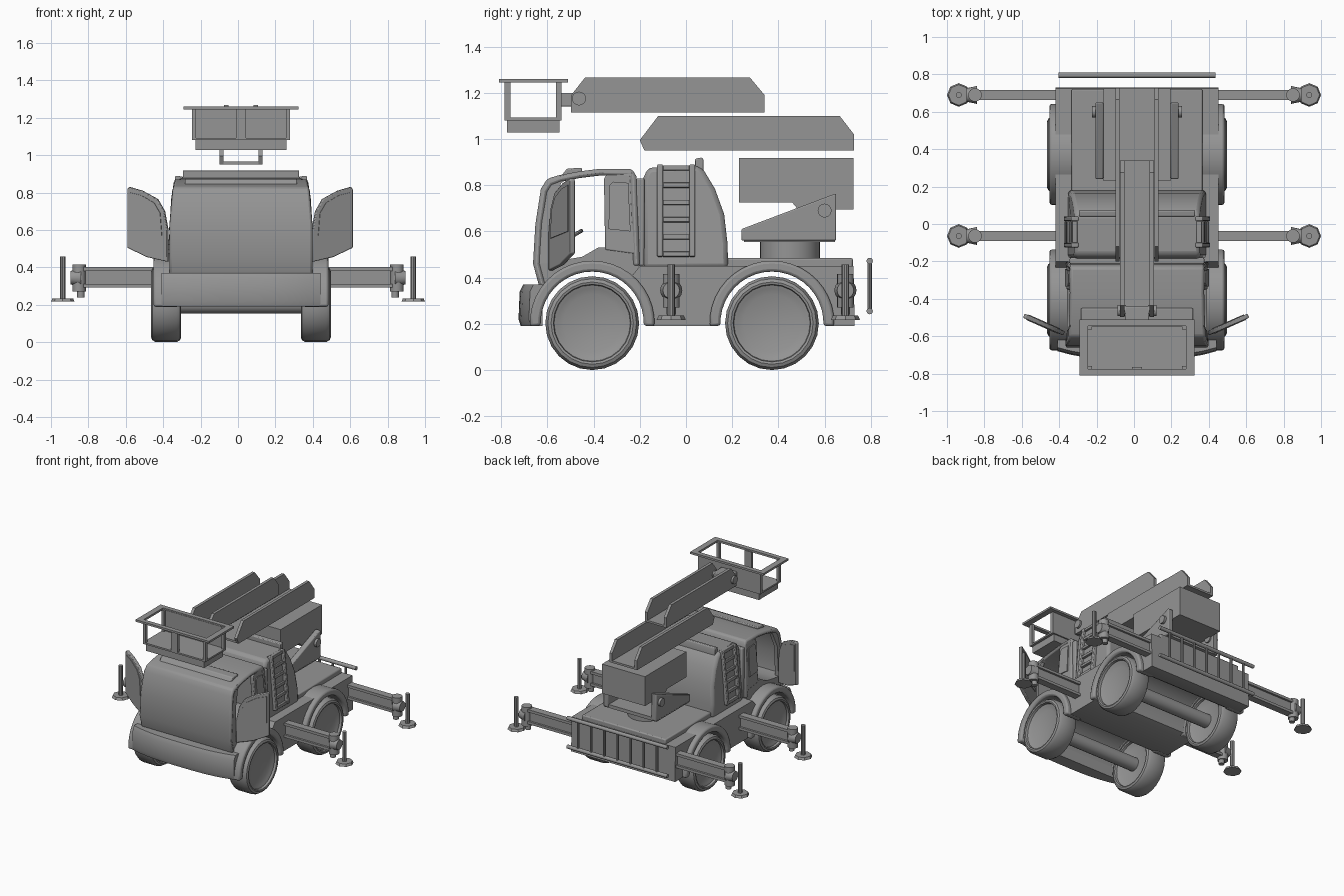
import bpy, bmesh, math
from mathutils import Matrix, Vector

if "Cube" in bpy.data.objects:
    bpy.data.objects.remove(bpy.data.objects["Cube"])

CX = 0.016                      # centre line of the truck body
MAT = bpy.data.materials.new("plain_grey")
MAT.diffuse_color = (0.3, 0.3, 0.3, 1)
MAT.use_nodes = True
MAT.node_tree.nodes["Principled BSDF"].inputs["Base Color"].default_value = MAT.diffuse_color


def finish(name, bm, bevel=0.0, segs=2, angle=35):
    bmesh.ops.recalc_face_normals(bm, faces=bm.faces)
    me = bpy.data.meshes.new(name)
    bm.to_mesh(me)
    bm.free()
    ob = bpy.data.objects.new(name, me)
    bpy.context.collection.objects.link(ob)
    me.materials.append(MAT)
    if bevel:
        m = ob.modifiers.new("bevel", 'BEVEL')
        m.width, m.segments, m.limit_method = bevel, segs, 'ANGLE'
        m.angle_limit = math.radians(40)
    bpy.ops.object.select_all(action='DESELECT')
    ob.select_set(True)
    bpy.context.view_layer.objects.active = ob
    bpy.ops.object.shade_smooth_by_angle(angle=math.radians(angle))
    return ob


def extrude(name, pts, x0, x1, bevel=0.0, mat=None, segs=2, taper=None):
    """Side profile (y, z) swept across x; taper(z) scales x about the centre line."""
    bm = bmesh.new()
    f = bm.faces.new([bm.verts.new((x0, y, z)) for y, z in pts])
    r = bmesh.ops.extrude_face_region(bm, geom=[f])
    bmesh.ops.translate(bm, vec=(x1 - x0, 0, 0),
                        verts=[v for v in r['geom'] if isinstance(v, bmesh.types.BMVert)])
    if taper:
        for v in bm.verts:
            v.co.x = CX + (v.co.x - CX) * taper(v.co.z)
    if mat:
        bm.transform(mat)
    return finish(name, bm, bevel, segs)


def box(name, x0, x1, y0, y1, z0, z1, bevel=0.0):
    return extrude(name, [(y0, z0), (y1, z0), (y1, z1), (y0, z1)], x0, x1, bevel)


def rod(name, a, b, r, r2=None, n=16):
    a, b = Vector(a), Vector(b)
    bm = bmesh.new()
    bmesh.ops.create_cone(bm, cap_ends=True, segments=n, radius1=r,
                          radius2=r if r2 is None else r2, depth=(b - a).length)
    bm.transform(Matrix.Translation((a + b) / 2)
                 @ (b - a).to_track_quat('Z', 'Y').to_matrix().to_4x4())
    return finish(name, bm)


def lathe_x(name, prof, centre, n=24):
    """Closed (x, radius) outline spun round the x axis."""
    bm = bmesh.new()
    rings = [[bm.verts.new((x, r * math.cos(t), r * math.sin(t)))
              for t in (2 * math.pi * i / n for i in range(n))] for x, r in prof]
    for a, b in zip(rings, rings[1:]):
        for i in range(n):
            bm.faces.new((a[i], a[(i + 1) % n], b[(i + 1) % n], b[i]))
    bm.faces.new(rings[0])
    bm.faces.new(rings[-1])
    bm.transform(Matrix.Translation(centre))
    return finish(name, bm)


def arc(cy, cz, r, a0, a1, n=16):
    return [(cy + r * math.cos(math.radians(a0 + (a1 - a0) * i / n)),
             cz + r * math.sin(math.radians(a0 + (a1 - a0) * i / n))) for i in range(n + 1)]


FY, RY, WZ = -0.406, 0.372, 0.203
SIDES = ((-1, "left"), (1, "right"))

# Lower body with wheel arches
body = (arc(FY, WZ, 0.268, 180, 50) + [(-0.2, 0.45), (0.725, 0.45), (0.73, 0.19), (0.62, 0.19)]
        + arc(RY, WZ, 0.225, 0, 180) + [(0.11, 0.19), (-0.14, 0.19)] + arc(FY, WZ, 0.225, 0, 180))
extrude("lower_body", body, CX - 0.435, CX + 0.435)
box("rear_deck", CX - 0.35, CX + 0.35, 0.1, 0.722, 0.44, 0.485, 0.008)
for s, side in SIDES:
    for y, end in ((FY, "front"), (RY, "rear")):
        # Arch trims and wheels
        extrude(f"{end}_arch_{side}", arc(y, WZ, 0.27, -3, 183, 20) + arc(y, WZ, 0.223, 183, -3, 20),
                CX + s * 0.33, CX + s * 0.468, 0.012)
        half = [(0.045, 0.125), (0.055, 0.15), (0.06, 0.165), (0.077, 0.168),
                (0.08, 0.178), (0.074, 0.192), (0.055, 0.203)]
        prof = [(-x, r) for x, r in half] + half[::-1]
        lathe_x(f"{end}_wheel_{side}", prof, (CX + s * 0.4, y, WZ))
for y, end in ((FY, "front"), (RY, "rear")):
    rod(f"{end}_axle", (CX - 0.38, y, WZ), (CX + 0.38, y, WZ), 0.05)

# Front bumper, bowed forward in the middle
bm = bmesh.new()
rows = []
for i in range(13):
    u = -1 + i / 6
    yf = -0.725 + 0.045 * abs(u) ** 3
    rows.append([bm.verts.new((CX + u * 0.425, y, z)) for y, z in
                 ((yf + 0.01, 0.19), (yf, 0.22), (yf + 0.005, 0.34), (yf + 0.02, 0.37),
                  (-0.62, 0.37), (-0.62, 0.19))])
for a, b in zip(rows, rows[1:]):
    for k in range(6):
        bm.faces.new((a[k], a[(k + 1) % 6], b[(k + 1) % 6], b[k]))
bm.faces.new(rows[0])
bm.faces.new(rows[-1])
finish("front_bumper", bm)

# Cab shell: windscreen, roof and back wall in one ribbon
cab = [(-0.635, 0.36), (-0.662, 0.46), (-0.652, 0.63), (-0.628, 0.785), (-0.6, 0.828),
       (-0.55, 0.843), (-0.46, 0.86), (-0.37, 0.871), (-0.235, 0.871), (-0.215, 0.84), (-0.2, 0.45),
       (-0.23, 0.45), (-0.245, 0.84), (-0.37, 0.842), (-0.46, 0.831), (-0.54, 0.815),
       (-0.58, 0.8), (-0.6, 0.77), (-0.622, 0.63), (-0.632, 0.46), (-0.605, 0.36)]
cab_taper = lambda z: 1 - 0.07 * max(0, (z - 0.6) / 0.27) ** 2
extrude("cab_shell", cab, CX - 0.382, CX + 0.382, 0.012, taper=cab_taper)
extrude("cab_floor", [(-0.63, 0.37), (-0.645, 0.48), (-0.57, 0.47), (-0.45, 0.49), (-0.38, 0.53),
                      (-0.21, 0.53), (-0.2, 0.4), (-0.32, 0.44), (-0.41, 0.45), (-0.52, 0.42)],
        CX - 0.375, CX + 0.375)
extrude("roof_visor", [(-0.54, 0.84), (-0.515, 0.872), (-0.45, 0.875), (-0.45, 0.85)],
        CX - 0.3, CX + 0.3, 0.006)
for s, side in SIDES:
    # Quarter panel behind the door opening, with its window plate
    extrude(f"quarter_panel_{side}", [(-0.35, 0.52), (-0.355, 0.83), (-0.33, 0.86), (-0.23, 0.86),
                                      (-0.205, 0.5)], CX + s * 0.35, CX + s * 0.378, 0.006, taper=cab_taper)
    extrude(f"quarter_window_{side}", [(-0.335, 0.61), (-0.332, 0.8), (-0.315, 0.815), (-0.25, 0.81),
                                       (-0.24, 0.6)], CX + s * 0.377, CX + s * 0.384, taper=cab_taper)
    extrude(f"front_pillar_{side}", [(-0.655, 0.46), (-0.648, 0.63), (-0.624, 0.78), (-0.55, 0.84),
                                     (-0.46, 0.855), (-0.54, 0.81), (-0.58, 0.7), (-0.59, 0.46)],
            CX + s * 0.35, CX + s * 0.378, taper=cab_taper)
    # Open door, swung out on its front hinge
    ang = math.atan2(0.215, 0.095)
    m = Matrix.Translation((0.011 + s * 0.385, -0.585, 0)) @ Matrix.Rotation(-s * ang, 4, 'Z')
    door = [(0, 0.43), (0.12, 0.455), (0.235, 0.505), (0.235, 0.82), (0.225, 0.83), (0.15, 0.81),
            (0.06, 0.765), (0.02, 0.7), (0, 0.6)]
    extrude(f"door_{side}", door, -0.012, 0.012, 0.005, m)
    win = [(0.03, 0.57), (0.215, 0.6), (0.215, 0.8), (0.15, 0.785), (0.075, 0.745), (0.04, 0.69)]
    extrude(f"door_window_{side}", win, -0.016, 0.016, 0, m)

# Steering wheel
bpy.ops.mesh.primitive_torus_add(major_radius=0.055, minor_radius=0.008, major_segments=20,
                                 minor_segments=8, location=(CX - 0.17, -0.5, 0.575),
                                 rotation=(math.radians(30), 0, 0))
bpy.context.object.name = "steering_wheel"
bpy.context.object.data.materials.append(MAT)
rod("steering_column", (CX - 0.17, -0.5, 0.575), (CX - 0.17, -0.58, 0.46), 0.012)

# Rear cabin housing with curved back
extrude("housing", [(-0.185, 0.44), (-0.185, 0.83), (-0.165, 0.875), (0.05, 0.885), (0.08, 0.86),
                    (0.125, 0.785), (0.165, 0.675), (0.18, 0.545), (0.182, 0.44)],
        CX - 0.37, CX + 0.37, 0.02, taper=lambda z: 1 - 0.1 * max(0, (z - 0.5) / 0.4))
box("housing_front_plate", CX - 0.36, CX + 0.36, -0.215, -0.18, 0.45, 0.83, 0.008)
extrude("housing_ridge", [(0.04, 0.85), (0.075, 0.85), (0.075, 0.91), (0.07, 0.92), (0.04, 0.915)],
        CX - 0.31, CX + 0.31, 0.005)
for s, side in SIDES:
    # Leaning slatted side panel
    m = Matrix.Translation((CX + s * 0.372, -0.04, 0.49)) @ Matrix.Rotation(-s * 0.1, 4, 'Y')
    for y0, y1 in ((-0.085, -0.06), (0.055, 0.08)):
        extrude(f"slat_frame_{side}", [(y0, 0), (y1, 0), (y1, 0.4), (y0, 0.4)], -0.02, 0.02, 0.005, m)
    for k in range(6):
        z = 0.075 * k
        extrude(f"slat_{side}", [(-0.06, z), (0.055, z), (0.055, z + 0.022), (-0.06, z + 0.022)],
                -0.015, 0.014, 0.003, m)

# Turntable, bracket cheeks and boom base
rod("turntable", (CX, 0.45, 0.48), (CX, 0.45, 0.56), 0.13, n=32)
box("bracket_floor", CX - 0.22, CX + 0.22, 0.25, 0.645, 0.555, 0.58)
for s, side in SIDES:
    extrude(f"bracket_{side}", [(0.24, 0.56), (0.65, 0.56), (0.65, 0.765), (0.24, 0.61)],
            CX + s * 0.18, CX + s * 0.222, 0.006)
    rod(f"bracket_pin_{side}", (CX + s * 0.17, 0.6, 0.69), (CX + s * 0.24, 0.6, 0.69), 0.03)
extrude("boom_base", [(0.23, 0.725), (0.46, 0.725), (0.485, 0.695), (0.725, 0.695), (0.725, 0.917),
                      (0.23, 0.917)], CX - 0.18, CX + 0.18)


# Booms: open channels made of two cheeks and a floor
def channel(name, pts, hw, t, y0, y1, z):
    for s, side in SIDES:
        extrude(f"{name}_cheek_{side}", pts, CX + s * (hw - t), CX + s * hw)
    box(f"{name}_floor", CX - hw + t, CX + hw - t, y0, y1, z, z + 0.015)


channel("middle_boom", [(-0.18, 0.95), (0.727, 0.95), (0.727, 1.02), (0.665, 1.1), (-0.12, 1.1),
                        (-0.2, 0.995)], 0.115, 0.022, -0.18, 0.727, 0.95)
channel("upper_boom", [(-0.497, 1.115), (0.34, 1.115), (0.34, 1.19), (0.276, 1.267), (-0.436, 1.267),
                       (-0.497, 1.19)], 0.09, 0.022, -0.49, 0.34, 1.115)
for s, side in SIDES:
    rod(f"boom_pin_{side}", (CX + s * 0.06, -0.463, 1.175), (CX + s * 0.105, -0.463, 1.175), 0.03)
box("basket_joint", CX - 0.065, CX + 0.065, -0.545, -0.44, 1.14, 1.2, 0.006)

# Work basket
X0, X1, Y0, Y1 = CX - 0.262, CX + 0.262, -0.785, -0.538
box("basket_tub", CX - 0.243, CX + 0.243, -0.775, -0.548, 1.028, 1.085)
box("basket_floor_rim", X0, X1, Y0, Y1, 1.08, 1.092)
for y0, y1 in ((-0.81, -0.775), (-0.545, -0.51)):
    box("basket_rail_long", CX - 0.307, CX + 0.307, y0, y1, 1.245, 1.26)
for s, side in SIDES:
    box(f"basket_rail_{side}", CX + s * 0.262, CX + s * 0.307, -0.775, -0.545, 1.245, 1.26)
    for y in (Y0, Y1 - 0.025):
        box(f"basket_post_{side}", CX + s * 0.24, CX + s * 0.262, y, y + 0.025, 1.085, 1.25)
box("basket_middle_post", CX - 0.028, CX + 0.028, Y0, Y0 + 0.02, 1.085, 1.25)
box("basket_back_panel", X0, X1, Y1 - 0.01, Y1, 1.085, 1.25)

# Stabilisers: I-beam arm, jack, foot pad with upright rod
for s, side in SIDES:
    for y, end in ((-0.064, "front"), (0.69, "rear")):
        n = f"{end}_stabiliser_{side}"
        a, b = s * 0.36, s * 0.83
        box(n + "_web", a, b, y - 0.012, y + 0.012, 0.3, 0.39)
        box(n + "_top_flange", a, b, y - 0.027, y + 0.027, 0.382, 0.402)
        box(n + "_bottom_flange", a, b, y - 0.027, y + 0.027, 0.292, 0.312)
        rod(n + "_jack", (s * 0.85, y, 0.27), (s * 0.85, y, 0.415), 0.036)
        rod(n + "_jack_foot", (s * 0.84, y, 0.24), (s * 0.84, y, 0.28), 0.02)
        rod(n + "_cap", (s * 0.84, y, 0.345), (s * 0.895, y, 0.345), 0.048, 0.036)
        rod(n + "_pad", (s * 0.937, y, 0.217), (s * 0.937, y, 0.235), 0.063, 0.055, 8)
        rod(n + "_upright", (s * 0.937, y, 0.23), (s * 0.937, y, 0.457), 0.016, n=10)

# Rear guard ladder
for z in (0.255, 0.472):
    rod("guard_rail", (CX - 0.42, 0.795, z), (CX + 0.42, 0.795, z), 0.014, n=12)
for k in range(7):
    x = CX - 0.33 + 0.11 * k
    rod("guard_rung", (x, 0.795, 0.255), (x, 0.795, 0.472), 0.009, n=8)
